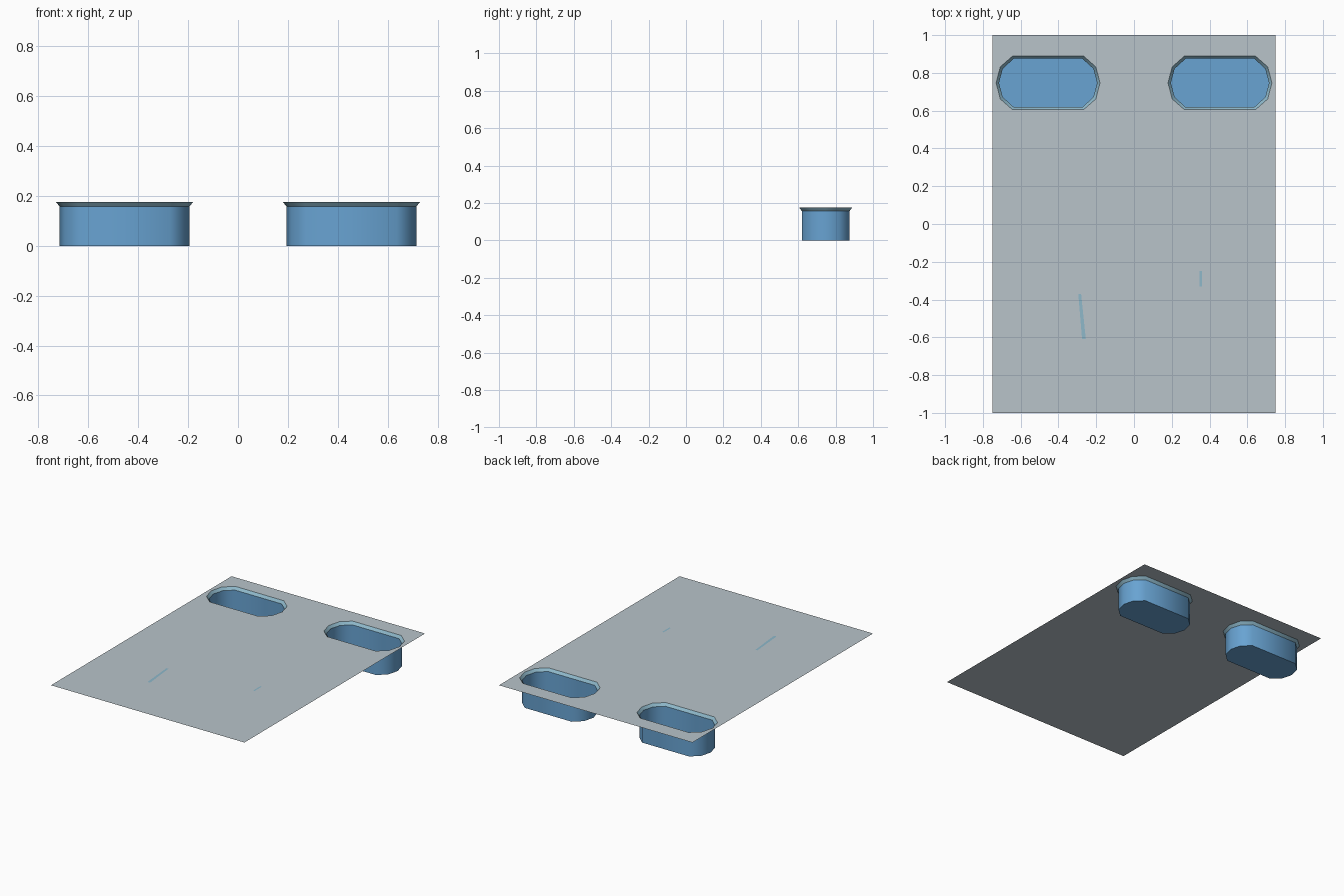
import bpy, bmesh, math

if "Cube" in bpy.data.objects:
    bpy.data.objects.remove(bpy.data.objects["Cube"])

TOP = 0.176      # height of the flat deck
WALL_TOP = 0.157 # where the wall meets the flared lip
CX, CY = 0.455, 0.747

def material(name, rgb):
    m = bpy.data.materials.new(name)
    lin = [c / 255 / 12.92 if c / 255 <= 0.04045 else ((c / 255 + 0.055) / 1.055) ** 2.4 for c in rgb]
    m.diffuse_color = (*lin, 1)
    m.use_nodes = True
    m.node_tree.nodes["Principled BSDF"].inputs["Base Color"].default_value = m.diffuse_color
    return m

GREY = material("pale_grey", (184, 196, 202))
BLUE = material("blue", (104, 163, 210))
LIP = material("pale_blue", (142, 184, 202))

# quarter outlines of the pocket: (x, y) from the centre
WALL = [(0.26, 0), (0.24, 0.075), (0.182, 0.128)]
RIM = [(0.275, 0), (0.253, 0.085), (0.188, 0.142)]

def ring(quarter, side, z):
    """Mirror a quarter outline into a full counter-clockwise loop."""
    q = quarter
    half = q + [(-x, y) for x, y in reversed(q)]
    full = half + [(x, -y) for x, y in reversed(half[1:-1])]
    return [(side * CX + x, CY + y, z) for x, y in full]

def finish(name, bm, mat, smooth=False):
    me = bpy.data.meshes.new(name)
    bm.to_mesh(me)
    bm.free()
    me.materials.append(mat)
    ob = bpy.data.objects.new(name, me)
    bpy.context.collection.objects.link(ob)
    if smooth:
        bpy.ops.object.select_all(action='DESELECT')
        ob.select_set(True)
        bpy.context.view_layer.objects.active = ob
        bpy.ops.object.shade_smooth_by_angle(angle=math.radians(50))
    return ob

def band(bm, low, high):
    """Faces between two loops, facing the inside of the pocket."""
    n = len(low)
    for i in range(n):
        j = (i + 1) % n
        bm.faces.new((low[j], low[i], high[i], high[j]))

# deck: flat sheet with two pocket openings
bm = bmesh.new()
loops = [[(-.75, -1, TOP), (.75, -1, TOP), (.75, 1, TOP), (-.75, 1, TOP)],
         ring(RIM, -1, TOP), ring(RIM, 1, TOP)]
edges = []
for pts in loops:
    vs = [bm.verts.new(p) for p in pts]
    edges += [bm.edges.new((vs[i], vs[(i + 1) % len(vs)])) for i in range(len(vs))]
bmesh.ops.triangle_fill(bm, edges=edges, use_beauty=True, normal=(0, 0, 1))
for f in bm.faces:
    f.normal_update()
    if f.normal.z < 0:
        f.normal_flip()
finish("deck", bm, GREY)

for side, label in ((-1, "left"), (1, "right")):
    # pocket: floor and upright wall
    bm = bmesh.new()
    low = [bm.verts.new(p) for p in ring(WALL, side, 0)]
    high = [bm.verts.new(p) for p in ring(WALL, side, WALL_TOP)]
    bm.faces.new(low)
    band(bm, low, high)
    finish(label + "_pocket", bm, BLUE, True)
    # flared lip up to the deck
    bm = bmesh.new()
    low = [bm.verts.new(p) for p in ring(WALL, side, WALL_TOP)]
    high = [bm.verts.new(p) for p in ring(RIM, side, TOP)]
    band(bm, low, high)
    finish(label + "_lip", bm, LIP, True)

# small painted flecks on the deck
for k, pts in enumerate([[(-.295, -.37), (-.275, -.61), (-.255, -.61), (-.28, -.37)],
                         [(.348, -.25), (.348, -.33), (.36, -.33), (.36, -.25)]]):
    bm = bmesh.new()
    bm.faces.new([bm.verts.new((x, y, TOP + 0.001)) for x, y in pts])
    finish(f"fleck_{k + 1}", bm, LIP)
